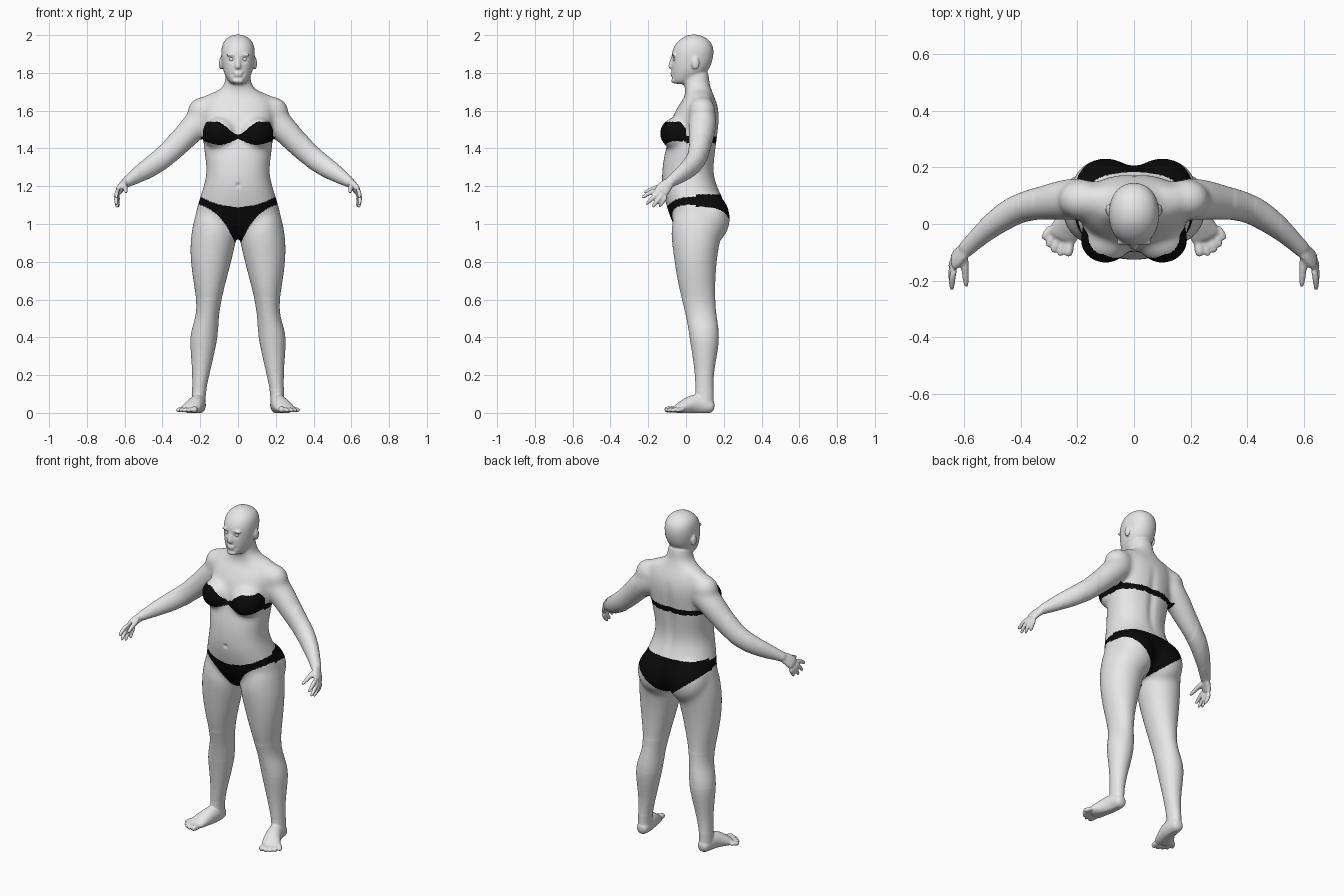
import bpy, bmesh, math
from mathutils import Vector, Matrix

V = Vector
bm = bmesh.new()


def loft(rings):
    """Skin a list of vertex rings and cap both ends."""
    vs = [[bm.verts.new(p) for p in r] for r in rings]
    n = len(vs[0])
    faces = [bm.faces.new((a[i], a[(i + 1) % n], b[(i + 1) % n], b[i]))
             for a, b in zip(vs, vs[1:]) for i in range(n)]
    faces += [bm.faces.new(vs[0][::-1]), bm.faces.new(vs[-1])]
    bmesh.ops.recalc_face_normals(bm, faces=faces)


def ring(c, a, b, n=24, power=2.0):
    """Superellipse around c with half axes a and b."""
    out = []
    for i in range(n):
        t = 2 * math.pi * i / n
        co, si = math.cos(t), math.sin(t)
        out.append(c + a * math.copysign(abs(co) ** (2 / power), co)
                   + b * math.copysign(abs(si) ** (2 / power), si))
    return out


def stack(rows, s=1, power=2.0):
    """Rows of (z, x min, x max, y front, y back)."""
    loft([ring(V((s * (x0 + x1) / 2, (y0 + y1) / 2, z)), V(((x1 - x0) / 2, 0, 0)),
               V((0, (y1 - y0) / 2, 0)), power=power) for z, x0, x1, y0, y1 in rows])


def tube(rows, side, s=1, n=16):
    """Rows of (x, y, z, radius along side, other radius) along a path."""
    m = V((s, 1, 1))
    pts = [V(r[:3]) * m for r in rows]
    rings = []
    for i, p in enumerate(pts):
        t = (pts[min(i + 1, len(pts) - 1)] - pts[max(i - 1, 0)]).normalized()
        a = V(side) * m
        a = (a - t * a.dot(t)).normalized()
        rings.append(ring(p, a * rows[i][3], t.cross(a) * rows[i][4], n))
    loft(rings)


def blob(c, r):
    bmesh.ops.create_uvsphere(bm, u_segments=20, v_segments=12, radius=1,
                              matrix=Matrix.Translation(c) @ Matrix.Diagonal((*r, 1)))


# Torso and neck
stack([(z, -w, w, f, b) for z, w, f, b in [
    (.925, .05, .0, .12), (.955, .16, -.035, .17), (1.0, .228, -.07, .2),
    (1.05, .23, -.09, .212), (1.12, .21, -.112, .205), (1.2, .183, -.129, .165),
    (1.27, .165, -.129, .147), (1.35, .175, -.121, .154), (1.42, .185, -.1, .163),
    (1.5, .189, -.09, .173), (1.56, .193, -.076, .179), (1.61, .195, -.052, .173),
    (1.65, .185, -.024, .161), (1.68, .15, -.004, .148), (1.705, .108, -.004, .138),
    (1.725, .08, -.008, .13), (1.76, .067, -.014, .122), (1.82, .064, -.014, .122)]], power=2.25)

# Head
stack([(z, -w, w, f, b) for z, w, f, b in [
    (1.74, .032, -.06, .02), (1.755, .05, -.071, .05), (1.79, .071, -.075, .1),
    (1.83, .084, -.077, .13), (1.88, .09, -.079, .145), (1.92, .09, -.074, .148),
    (1.955, .083, -.055, .139), (1.98, .065, -.028, .116), (1.997, .038, .0, .085),
    (2.003, .012, .028, .055)]], power=2.15)

# Face: nose, lips, chin
tube([(0, -.07, 1.885, .01, .008), (0, -.079, 1.855, .012, .011),
      (0, -.085, 1.833, .017, .013), (0, -.075, 1.822, .016, .01)], (1, 0, 0), n=10)
blob((0, -.073, 1.799), (.026, .01, .007))
blob((0, -.071, 1.787), (.023, .011, .007))
blob((0, -.064, 1.758), (.03, .014, .014))

for s in (1, -1):
    blob((s * .091, .05, 1.85), (.01, .021, .033))         # ear
    blob((s * .034, -.066, 1.895), (.03, .011, .008))      # brow
    blob((s * .1, -.056, 1.48), (.094, .086, .086))        # breast
    blob((s * .1, .12, 1.03), (.125, .116, .14))           # buttock
    blob((s * .185, .086, 1.598), (.085, .074, .076))      # shoulder
    tube([(.03, .075, 1.7, .05, .03), (.1, .08, 1.675, .055, .035),
          (.2, .085, 1.62, .06, .05)], (0, 1, 0), s)       # shoulder slope

    # Leg
    stack([(1.1, .07, .2, -.04, .15), (1.04, .04, .232, -.07, .18), (.98, .015, .243, -.079, .196),
           (.93, .004, .252, -.08, .187), (.85, .022, .256, -.07, .17),
           (.75, .047, .247, -.056, .16), (.65, .074, .23, -.038, .157),
           (.57, .092, .219, -.016, .157), (.5, .102, .226, .001, .166),
           (.42, .103, .257, .014, .179), (.33, .121, .252, .029, .171),
           (.22, .146, .243, .045, .148), (.12, .17, .243, .05, .146),
           (.05, .172, .246, .05, .148), (.01, .175, .24, .06, .142)], s)

    # Foot and toes
    tube([(.205, .152, .03, .03, .03), (.207, .12, .035, .038, .04),
          (.21, .07, .05, .042, .058), (.225, .015, .042, .047, .048),
          (.245, -.025, .026, .055, .032), (.26, -.06, .017, .056, .02)], (1, .3, 0), s)
    for i, (x0, y0, x1, y1) in enumerate([
            (.225, -.045, .234, -.118), (.245, -.042, .263, -.118), (.264, -.035, .287, -.104),
            (.28, -.02, .307, -.084), (.293, -.005, .323, -.057)]):
        r = .019 if i == 0 else .0135
        tube([(x0, y0, .018, r, r), ((x0 + x1) / 2, (y0 + y1) / 2, .018, r, r),
              (x1, y1, r * .9, r, r)], (1, 0, 0), s, 8)

    # Arm
    tube([(.14, .09, 1.6, .06, .07), (.19, .09, 1.555, .077, .08), (.238, .086, 1.508, .076, .075),
          (.29, .08, 1.452, .068, .069), (.348, .07, 1.393, .059, .065), (.395, .06, 1.351, .054, .061),
          (.44, .038, 1.318, .052, .058), (.49, .005, 1.285, .046, .053),
          (.545, -.042, 1.25, .036, .041), (.588, -.083, 1.223, .03, .029),
          (.605, -.1, 1.21, .031, .025)], (.3, 1, 0), s)

    # Hand: palm, thumb and four fingers
    tube([(.585, -.08, 1.225, .027, .024), (.608, -.104, 1.206, .036, .021),
          (.627, -.122, 1.185, .041, .019), (.64, -.136, 1.163, .04, .015)], (0, .06, -.035), s)
    tube([(.6, -.11, 1.205, .018, .018), (.598, -.15, 1.195, .016, .016),
          (.595, -.185, 1.182, .0135, .0135), (.592, -.227, 1.165, .01, .01)], (1, 0, 0), s, 8)
    for pts in [((.633, -.153, 1.183), (.645, -.197, 1.165), (.643, -.237, 1.134)),
                ((.638, -.138, 1.17), (.648, -.177, 1.14), (.642, -.215, 1.098)),
                ((.638, -.12, 1.16), (.647, -.15, 1.125), (.638, -.182, 1.083)),
                ((.633, -.102, 1.152), (.64, -.122, 1.12), (.63, -.144, 1.088))]:
        tube([(*p, r, r) for p, r in zip(pts, (.014, .0135, .0105))], (1, 0, 0), s, 8)

# Fuse all parts into one skin
mesh = bpy.data.meshes.new("body_parts")
bm.to_mesh(mesh)
bm.free()
parts = bpy.data.objects.new("body_parts", mesh)
bpy.context.collection.objects.link(parts)
parts.modifiers.new("round", 'SUBSURF').levels = 2
fuse = parts.modifiers.new("fuse", 'REMESH')
fuse.mode, fuse.voxel_size = 'VOXEL', .0055
skin = bpy.data.meshes.new_from_object(parts.evaluated_get(bpy.context.evaluated_depsgraph_get()))
bpy.data.objects.remove(parts)
skin.name = "body"
body = bpy.data.objects.new("body", skin)
bpy.context.collection.objects.link(body)

# Soften the joins, most on the trunk, least on face, hands and feet
bm = bmesh.new()
bm.from_mesh(skin)
for count, x_max, z_min, z_max in ((3, 1, -1, 3), (12, .52, .12, 1.71),
                                   (14, .43, .4, 1.71), (34, .36, .6, 1.71), (14, .1, 1.65, 1.79)):
    group = [v for v in bm.verts if abs(v.co.x) < x_max and z_min < v.co.z < z_max
             and (v.co.z < 1.73 or v.co.y > -.02 or x_max == 1)]
    for _ in range(count):
        bmesh.ops.smooth_vert(bm, verts=group, factor=.5, use_axis_x=True, use_axis_y=True, use_axis_z=True)

# Sculpted dents: eye sockets, mouth corners, navel, spine
dents = [(V((.034, -.075, 1.873)), .017, .009), (V((.03, -.07, 1.793)), .009, .004),
         (V((0, -.126, 1.205)), .011, .008)]
for v in bm.verts:
    x, y, z = v.co
    p = V((abs(x), y, z))
    for c, r, depth in dents:
        d2 = (p - c).length_squared / r ** 2
        if d2 < 6:
            v.co.y += depth * math.exp(-d2)
    if y > .08 and 1.15 < z < 1.62:
        v.co.y -= .01 * math.exp(-(x / .025) ** 2) * math.sin(math.pi * (z - 1.15) / .47)
    v.co.z = max(v.co.z, 0)


# Underwear regions
def is_briefs(x, y, z):
    t = abs(x)
    if y < .05:
        low, top = 1.13 - .2 * math.exp((.03 - t) / .09), 1.09 + 1.4 * t * t
    else:
        low, top = .92 + .8 * t, 1.157
    return t < .26 and low < z < top


def is_bra(x, y, z):
    t = abs(x)
    if t > .197:
        return False
    if y > .0:
        return 1.43 < z < 1.463
    k = min(t / .11, 1)
    top = 1.475 + .066 * k * k * (3 - 2 * k) - max(0, y + .03) * 1.2
    return 1.45 - .03 * math.sin(math.pi * min(t / .2, 1)) < z < top


skin.materials.clear()
for name, col in (("grey_skin", (.8, .8, .8, 1)), ("black_cloth", (.003, .003, .003, 1))):
    mat = bpy.data.materials.new(name)
    mat.diffuse_color = col
    skin.materials.append(mat)

for f in bm.faces:
    c = f.calc_center_median()
    f.material_index = int(is_briefs(*c) or is_bra(*c))
    f.smooth = True
bm.to_mesh(skin)
bm.free()

# Eyeballs
for s, name in ((1, "left_eye"), (-1, "right_eye")):
    bpy.ops.mesh.primitive_uv_sphere_add(segments=20, ring_count=12, radius=.013, location=(s * .034, -.056, 1.872))
    eye = bpy.context.object
    eye.name = name
    eye.data.materials.append(skin.materials[0])
    bpy.ops.object.shade_smooth()
